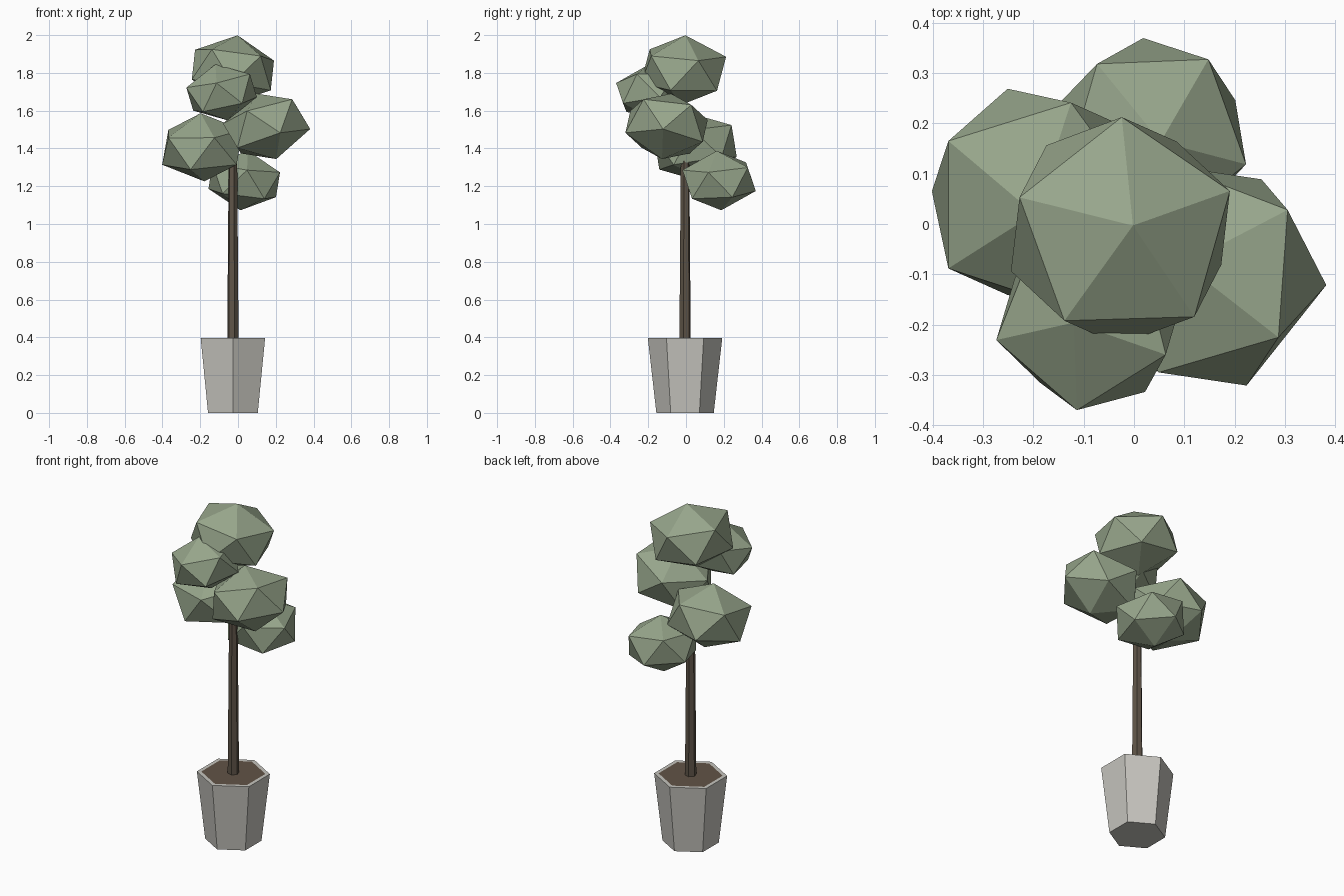
import bpy, bmesh, math
from mathutils import Vector, Matrix

if "Cube" in bpy.data.objects:
    bpy.data.objects.remove(bpy.data.objects["Cube"], do_unlink=True)


def material(name, rgb):
    mat = bpy.data.materials.new(name)
    mat.use_nodes = True
    mat.diffuse_color = (*rgb, 1)
    mat.node_tree.nodes["Principled BSDF"].inputs["Base Color"].default_value = (*rgb, 1)
    return mat


leaf = material("sage green", (0.31, 0.38, 0.26))
bark = material("dark bark", (0.115, 0.09, 0.065))
stone = material("pale stone", (0.57, 0.56, 0.52))
earth = material("brown soil", (0.12, 0.087, 0.062))


def finish(name, bm, mats):
    mesh = bpy.data.meshes.new(name)
    bm.to_mesh(mesh)
    bm.free()
    for mat in mats:
        mesh.materials.append(mat)
    obj = bpy.data.objects.new(name, mesh)
    bpy.context.collection.objects.link(obj)
    return obj


def tapered_prism(r_low, r_high, z_low, z_high, turn):
    """Six-sided column standing on the tree's axis."""
    bm = bmesh.new()
    place = Matrix.Translation((-0.027, -0.005, (z_low + z_high) / 2))
    bmesh.ops.create_cone(bm, cap_ends=True, segments=6, radius1=r_low, radius2=r_high,
                          depth=z_high - z_low,
                          matrix=place @ Matrix.Rotation(math.radians(turn), 4, 'Z'))
    return bm


def foliage(name, centre, radius, axis, spoke):
    """Flattened icosahedron: axis is its short direction, spoke the heading of a corner."""
    up = Vector(axis).normalized()
    a = math.radians(spoke)
    side = Vector((math.cos(a), math.sin(a), 0))
    side = (side - up * side.dot(up)).normalized()
    turn = Matrix((side, up.cross(side), up)).transposed().to_4x4()
    bm = bmesh.new()
    bmesh.ops.create_icosphere(bm, subdivisions=1, radius=radius)
    # Turn the mesh so that one upper corner lies along the local x direction
    ring = next(v.co for v in bm.verts if 0.1 < v.co.z / radius < 0.9)
    level = Matrix.Rotation(-math.atan2(ring.y, ring.x), 4, 'Z')
    squash = Matrix.Diagonal((1, 1, 0.75, 1))
    bm.transform(Matrix.Translation(centre) @ turn @ squash @ level)
    finish(name, bm, [leaf])


# Hexagonal planter with its soil set inside the rim
bm = tapered_prism(0.152, 0.197, 0, 0.397, 30)
bm.normal_update()
top = next(f for f in bm.faces if f.normal.z > 0.9)
if not any(abs(v.co.x + 0.027) < 0.005 for v in top.verts):
    bmesh.ops.rotate(bm, verts=bm.verts, cent=(-0.027, -0.005, 0),
                     matrix=Matrix.Rotation(math.radians(30), 3, 'Z'))
bmesh.ops.inset_region(bm, faces=[top], thickness=0.024, depth=0)
top.material_index = 1
finish("planter", bm, [stone, earth])

# Slim trunk
finish("trunk", tapered_prism(0.031, 0.022, 0.39, 1.5, 15), [bark])

# Foliage clumps
foliage("foliage_top", (-0.027, -0.014, 1.815), 0.248, (0.025, 0.011, 0.185), 20)
foliage("foliage_left", (0.151, -0.103, 1.517), 0.243, (-0.052, 0.024, 0.174), 31.5)
foliage("foliage_right", (-0.188, 0.05, 1.406), 0.244, (-0.01, -0.03, 0.183), 0)
foliage("foliage_front", (-0.087, -0.184, 1.697), 0.203, (-0.033, -0.012, 0.15), 49)
foliage("foliage_back", (0.033, 0.175, 1.23), 0.212, (0.02, -0.012, 0.158), 56)
